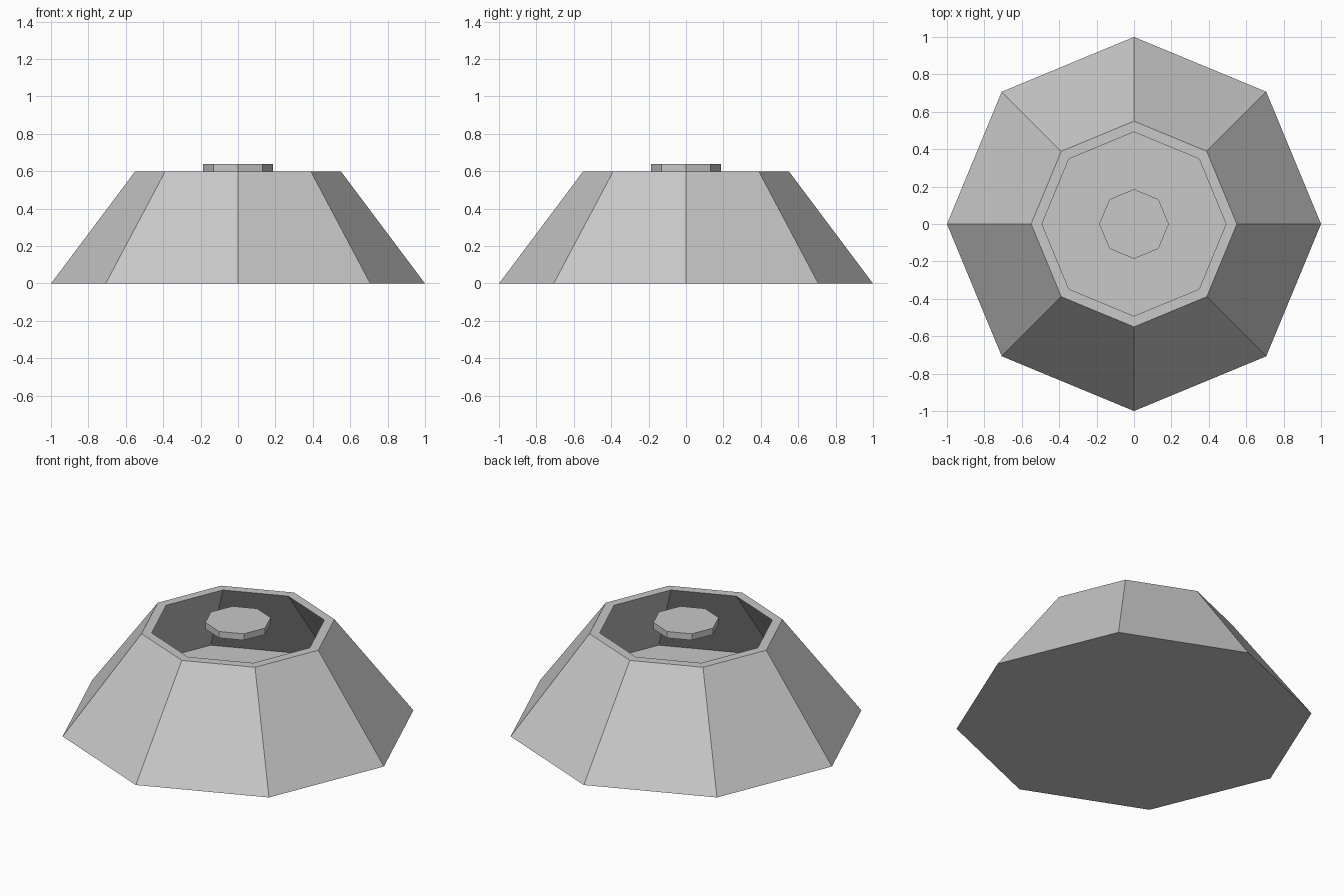
import bpy
import bmesh
from math import cos, sin, pi

cube = bpy.data.objects.get("Cube")
if cube:
    bpy.data.objects.remove(cube, do_unlink=True)

SIDES = 8

grey = bpy.data.materials.new("light grey")
grey.use_nodes = True
colour = (0.58, 0.58, 0.58, 1)
grey.diffuse_color = colour
grey.node_tree.nodes["Principled BSDF"].inputs["Base Color"].default_value = colour


def lathe(name, profile):
    """Sweep a (radius, height) profile round z, capping both ends."""
    bm = bmesh.new()
    rings = []
    for r, z in profile:
        angles = [2 * pi * i / SIDES for i in range(SIDES)]
        rings.append([bm.verts.new((r * cos(a), r * sin(a), z)) for a in angles])
    for low, high in zip(rings, rings[1:]):
        for i in range(SIDES):
            j = (i + 1) % SIDES
            bm.faces.new((low[i], low[j], high[j], high[i]))
    bm.faces.new(rings[0][::-1])
    bm.faces.new(rings[-1])
    bmesh.ops.recalc_face_normals(bm, faces=bm.faces[:])
    mesh = bpy.data.meshes.new(name)
    bm.to_mesh(mesh)
    bm.free()
    mesh.materials.append(grey)
    obj = bpy.data.objects.new(name, mesh)
    bpy.context.collection.objects.link(obj)
    return obj


# Hollow sloping body: outer wall, flat rim, inner wall, floor
lathe("body", [(1, 0), (0.55, 0.6), (0.492, 0.6), (0.88, 0.08)])

# Small disc hovering in the opening
lathe("floating_disc", [(0.186, 0.6), (0.186, 0.64)])
